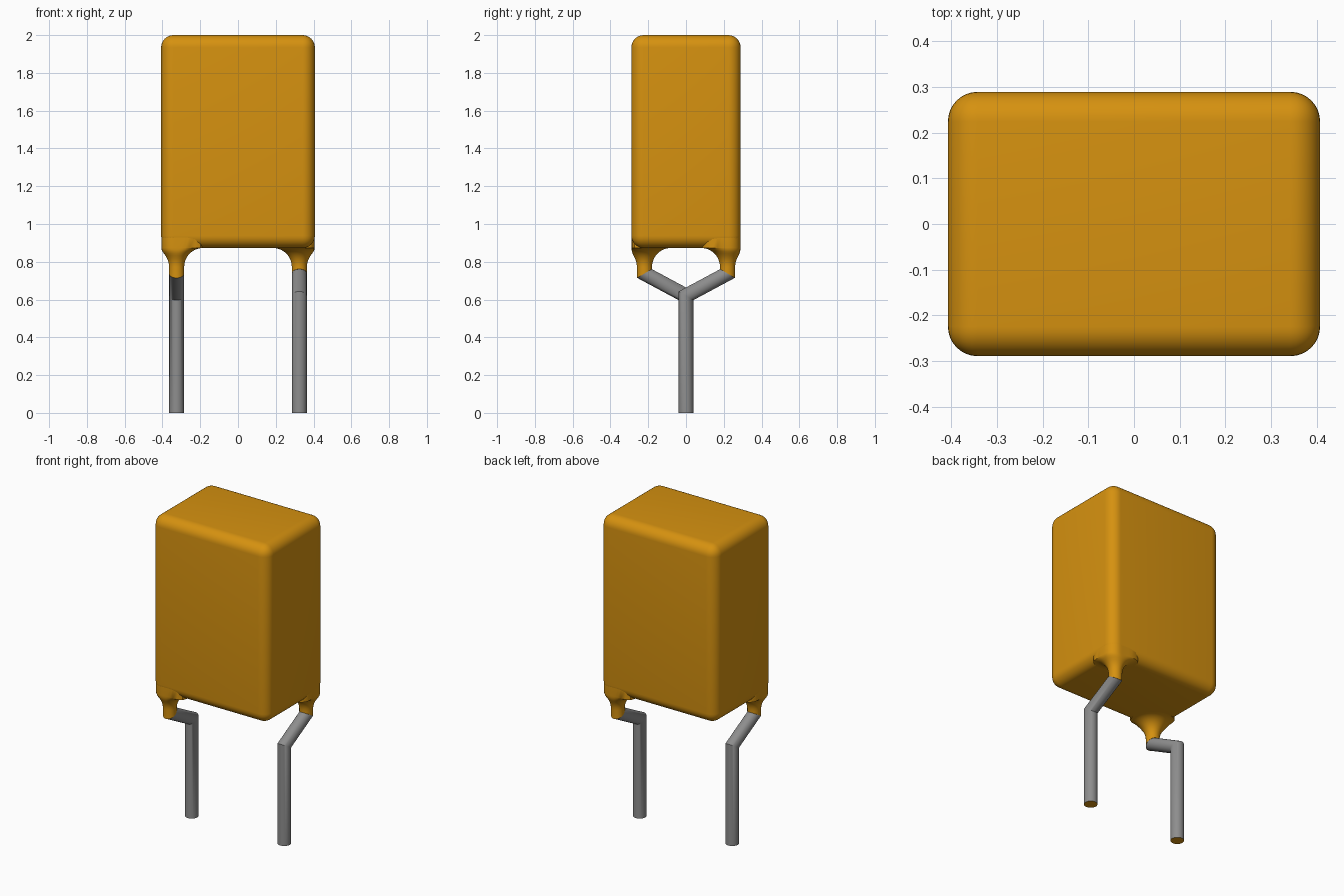
import bpy, bmesh, math
from mathutils import Vector

cube = bpy.data.objects.get("Cube")
if cube:
    bpy.data.objects.remove(cube)


def material(name, rgb):
    m = bpy.data.materials.new(name)
    m.use_nodes = True
    m.diffuse_color = (*rgb, 1)
    bsdf = m.node_tree.nodes["Principled BSDF"]
    bsdf.inputs["Base Color"].default_value = (*rgb, 1)
    bsdf.inputs["Roughness"].default_value = 0.5
    return m


ORANGE = material("orange_coating", (0.67, 0.285, 0.005))
GREY = material("grey_metal", (0.27, 0.27, 0.27))

HX, HY, CORNER = 0.407, 0.289, 0.065      # body half sizes and edge radius
Z0, Z1 = 0.873, 2.0                       # body bottom and top
LX, LY = 0.325, 0.22                      # where a lead leaves the body
R = 0.04                                  # lead radius
BEND_TOP, BEND_LOW = 0.738, 0.62          # heights of the two bends
SIDES = 32
SLOPE = -0.59                             # tilt of the mitred bend joints


def finish(name, bm, mats, angle=40):
    bmesh.ops.recalc_face_normals(bm, faces=bm.faces)
    mesh = bpy.data.meshes.new(name)
    bm.to_mesh(mesh)
    bm.free()
    for m in mats:
        mesh.materials.append(m)
    ob = bpy.data.objects.new(name, mesh)
    bpy.context.collection.objects.link(ob)
    bpy.ops.object.select_all(action='DESELECT')
    ob.select_set(True)
    bpy.context.view_layer.objects.active = ob
    bpy.ops.object.shade_smooth_by_angle(angle=math.radians(angle))
    return ob


def loft(rings):
    """Skin a list of rings and cap both ends; the last cap is returned."""
    bm = bmesh.new()
    loops = [[bm.verts.new(p) for p in ring] for ring in rings]
    for a, b in zip(loops, loops[1:]):
        for i in range(SIDES):
            j = (i + 1) % SIDES
            bm.faces.new((a[i], a[j], b[j], b[i]))
    bm.faces.new(loops[0])
    return bm, bm.faces.new(loops[-1])


def ring(centre, radius, slope, side):
    """Upright-tube ring, sheared in z by slope; side -1 turns it half round."""
    x, y, z = centre
    pts = []
    for i in range(SIDES):
        a = math.tau * i / SIDES
        r = radius(a) if callable(radius) else radius
        dx, dy = r * math.cos(a), r * math.sin(a)
        pts.append(Vector((side * (x + dx), side * (y + dy), z + slope * dy)))
    return pts


def reach(a):
    """Distance from the lead to the body's rounded outline at angle a."""
    d = 0.0
    for _ in range(60):
        qx = abs(LX + d * math.cos(a)) - HX + CORNER
        qy = abs(LY + d * math.sin(a)) - HY + CORNER
        out = math.hypot(max(qx, 0), max(qy, 0)) + min(max(qx, qy), 0) - CORNER
        d -= out
    return d - 0.001


def flare(r):
    """Radius that softly stops at the body's outline."""
    return lambda a: (r ** -8 + reach(a) ** -8) ** (-1 / 8)


# Rounded body
bm = bmesh.new()
bmesh.ops.create_cube(bm, size=1)
for v in bm.verts:
    v.co = (v.co.x * 2 * HX, v.co.y * 2 * HY,
            (Z0 + Z1) / 2 + v.co.z * (Z1 - Z0))
bmesh.ops.bevel(bm, geom=bm.edges[:], offset=CORNER, segments=8,
                profile=0.5, affect='EDGES', clamp_overlap=True)
finish("body", bm, [ORANGE])

for side, label in ((1, "left"), (-1, "right")):
    # Coated neck flaring into the body corner
    rings = [ring((LX, LY, BEND_TOP), R, SLOPE, side)]
    for k in range(11):
        t = math.pi / 2 * k / 10
        rings.append(ring((LX, LY, Z0 - 0.1 + 0.1 * math.sin(t)),
                          flare(R + 0.1 * (1 - math.cos(t))), 0, side))
    rings.append(ring((LX, LY, Z0 + 0.06), flare(R + 0.1), 0, side))
    bm, _ = loft(rings)
    finish(label + "_neck", bm, [ORANGE])

    # Bent wire lead with a coloured cut end
    bm, end = loft([ring((LX, LY, BEND_TOP), R - 0.001, SLOPE, side),
                    ring((LX, 0, BEND_LOW), R - 0.001, SLOPE, side),
                    ring((LX, 0, 0), R - 0.001, 0, side)])
    end.material_index = 1
    finish(label + "_lead", bm, [GREY, ORANGE])
